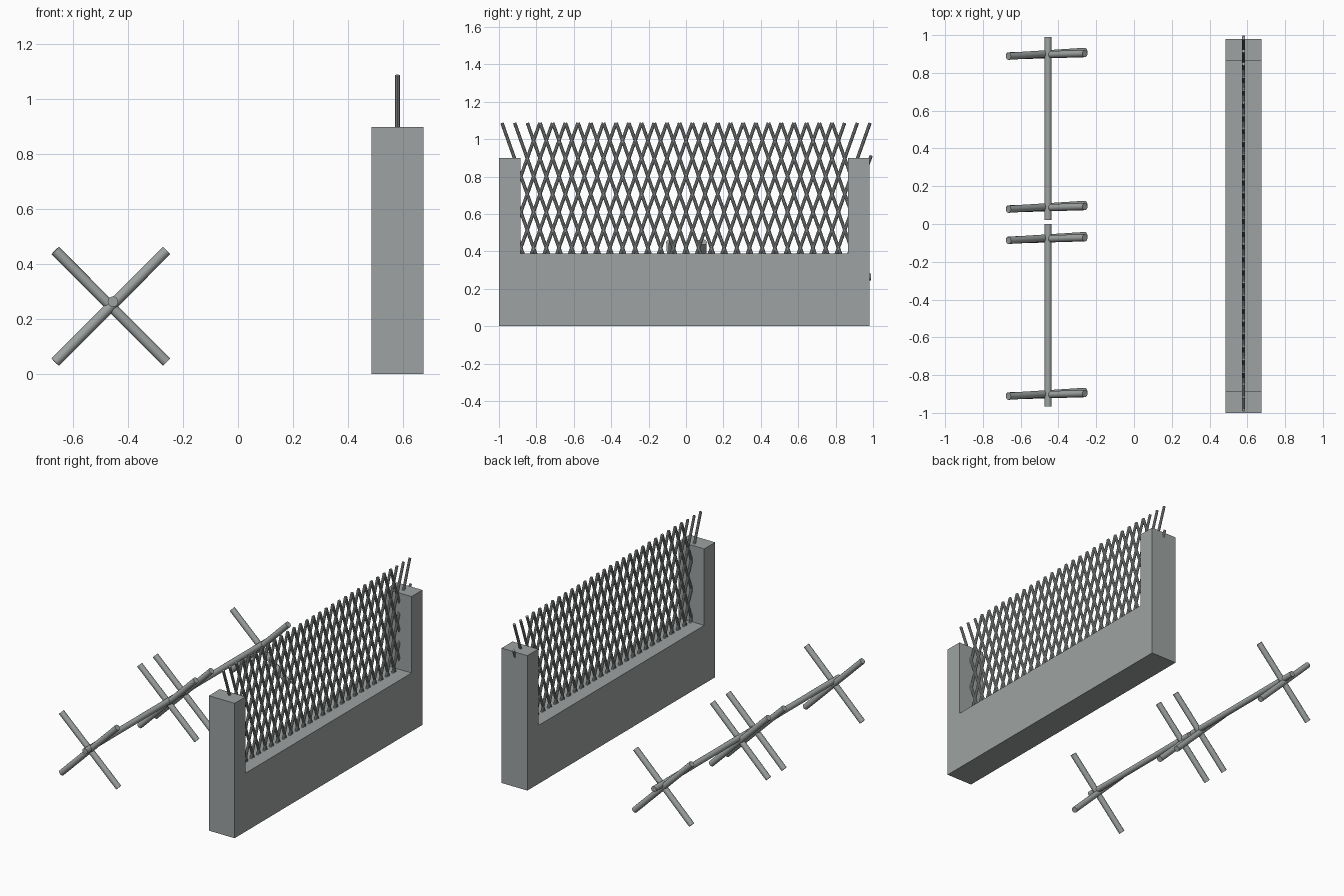
import bpy, bmesh
from mathutils import Vector

if "Cube" in bpy.data.objects:
    bpy.data.objects.remove(bpy.data.objects["Cube"])

# One flat concrete/steel grey
grey = bpy.data.materials.new("neutral grey")
grey.diffuse_color = (0.34, 0.365, 0.36, 1)
grey.use_nodes = True
grey.node_tree.nodes["Principled BSDF"].inputs["Base Color"].default_value = grey.diffuse_color


def finish(name, bm):
    bmesh.ops.recalc_face_normals(bm, faces=bm.faces[:])
    me = bpy.data.meshes.new(name)
    bm.to_mesh(me)
    bm.free()
    me.materials.append(grey)
    ob = bpy.data.objects.new(name, me)
    bpy.context.collection.objects.link(ob)
    return ob


def smooth(ob):
    bpy.ops.object.select_all(action='DESELECT')
    ob.select_set(True)
    bpy.context.view_layer.objects.active = ob
    bpy.ops.object.shade_smooth_by_angle()


def add_rod(bm, a, b, radius, sides):
    a, b = Vector(a), Vector(b)
    d = b - a
    geo = bmesh.ops.create_cone(bm, cap_ends=True, segments=sides,
                                radius1=radius, radius2=radius, depth=d.length)
    rot = d.to_track_quat('Z', 'Y').to_matrix().to_4x4()
    bmesh.ops.transform(bm, matrix=rot, verts=geo["verts"])
    bmesh.ops.translate(bm, vec=(a + b) / 2, verts=geo["verts"])


# U-shaped wall: profile in y/z extruded along x
profile = [(-1, 0), (0.98, 0), (0.98, 0.9), (0.865, 0.9),
           (0.865, 0.39), (-0.885, 0.39), (-0.885, 0.9), (-1, 0.9)]
bm = bmesh.new()
face = bm.faces.new([bm.verts.new((0.485, y, z)) for y, z in profile])
ext = bmesh.ops.extrude_face_region(bm, geom=[face])
bmesh.ops.translate(bm, vec=(0.19, 0, 0),
                    verts=[v for v in ext["geom"] if isinstance(v, bmesh.types.BMVert)])
finish("wall", bm)

# Lattice: two families of leaning rods, mirrored in y
TOP, BOTTOM, SLOPE, STEP = 1.087, 0.37, 0.355, 0.0679
bm = bmesh.new()
for side in (-1, 1):
    for i in range(-3, 30):
        y_top, z_top = -0.984 + i * STEP, TOP
        # rods beyond the end start inside the wall post (one pokes out at +y)
        start = -0.99 if (side == -1 and i == -1) else -0.95
        if i < 0:
            z_top -= (start - y_top) / SLOPE
            y_top = start
        y_bot = y_top + (z_top - BOTTOM) * SLOPE
        z_bot = BOTTOM
        if y_bot > 0.95:
            z_bot += (y_bot - 0.95) / SLOPE
            y_bot = 0.95
        if i > 26:
            continue
        add_rod(bm, (0.58, side * y_top, z_top), (0.58, side * y_bot, z_bot), 0.009, 10)
smooth(finish("lattice_fence", bm))

# Two barriers: a long axle with a crossed pair of bars near each end
for n, (y0, y1, crosses) in enumerate([(-0.965, 0.0, (-0.9, -0.075)),
                                       (0.02, 0.99, (0.9, 0.09))]):
    bm = bmesh.new()
    add_rod(bm, (-0.455, y0, 0.264), (-0.455, y1, 0.264), 0.019, 16)
    smooth(finish(f"barrier_axle_{n + 1}", bm))
    for k, y in enumerate(crosses):
        bm = bmesh.new()
        add_rod(bm, (-0.665, y - 0.012, 0.45), (-0.26, y + 0.014, 0.044), 0.019, 16)
        add_rod(bm, (-0.665, y - 0.010, 0.044), (-0.26, y + 0.002, 0.45), 0.019, 16)
        smooth(finish(f"barrier_cross_{n + 1}_{k + 1}", bm))
